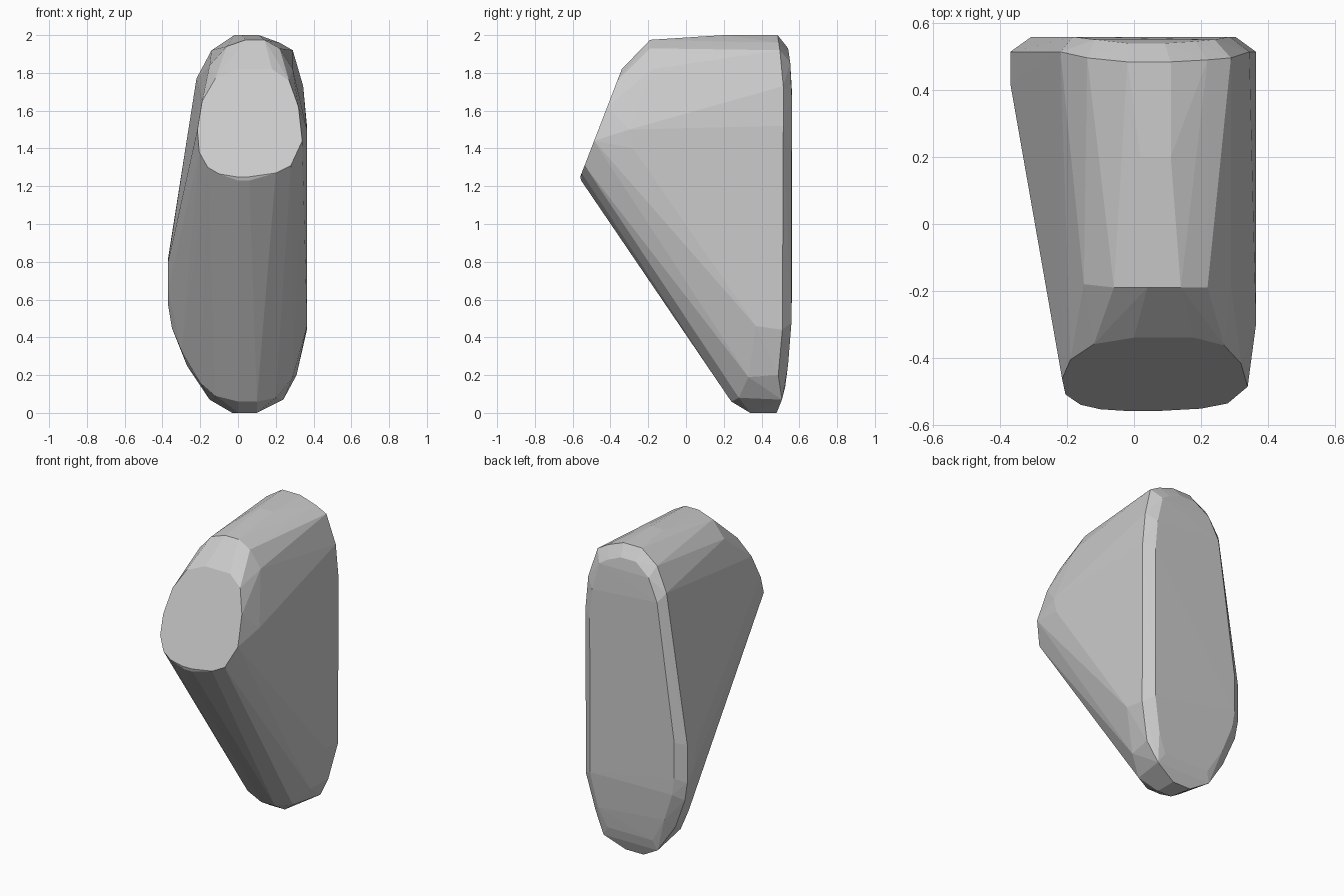
import bpy, bmesh

# outline of the broad back face (x, z), used just inside the rear edge
outline = [(-0.02, 2.0), (0.11, 2.0), (0.22, 1.96), (0.29, 1.92), (0.345, 1.73),
           (0.365, 1.52), (0.365, 0.44), (0.31, 0.2), (0.24, 0.07), (0.1, 0.0),
           (-0.03, 0.0), (-0.15, 0.07), (-0.27, 0.25), (-0.35, 0.45),
           (-0.37, 0.57), (-0.37, 0.82), (-0.22, 1.77), (-0.14, 1.92)]


def rear_y(z):
    """Rear profile: upright above, tucked in toward the foot."""
    prof = [(0.0, 0.48), (0.1, 0.52), (0.25, 0.54), (0.5, 0.56), (1.8, 0.56), (2.0, 0.53)]
    for (z0, y0), (z1, y1) in zip(prof, prof[1:]):
        if z <= z1:
            return y0 + (y1 - y0) * (z - z0) / (z1 - z0)
    return prof[-1][1]


points = []
# rear rim and the slightly inset flat back
for x, z in outline:
    points.append((x, rear_y(z) - (0.045 if z > 0.1 else 0.0), z))
    xi, zi = 0.83 * x, 1.0 + (z - 1.0) * 0.93
    points.append((xi, rear_y(zi), zi))

# sloping front face, outline in (x, z)
face = [(-0.01, 1.25), (0.06, 1.25), (0.2, 1.27), (0.28, 1.31), (0.34, 1.44),
        (0.32, 1.62), (0.27, 1.76), (0.18, 1.82), (0.0, 1.82), (-0.12, 1.77),
        (-0.19, 1.65), (-0.215, 1.5), (-0.205, 1.38), (-0.16, 1.3), (-0.1, 1.265)]
for x, z in face:
    points.append((x, -0.56 + (z - 1.25) * 0.386, z))
points += [(0.0, -0.555, 1.23), (0.06, -0.555, 1.23)]

# rounded top ridge, shoulders and side walls
points += [(0.04, -0.19, 1.975), (0.14, -0.19, 1.975), (-0.06, -0.19, 1.94),
           (-0.15, -0.18, 1.84), (0.22, -0.19, 1.93), (0.29, -0.18, 1.82),
           (0.02, 0.2, 2.0), (0.11, 0.2, 2.0), (0.365, -0.3, 1.5),
           (0.365, -0.28, 1.4), (-0.37, 0.42, 0.8), (-0.37, 0.44, 0.65)]

# underside keel running down to the foot
points += [(0.0, 0.24, 0.06), (0.1, 0.24, 0.06), (0.0, 0.34, 0.0), (0.1, 0.34, 0.0),
           (-0.12, 0.27, 0.09), (0.2, 0.28, 0.08), (-0.2, 0.34, 0.16),
           (0.29, 0.33, 0.19), (0.365, 0.37, 0.46), (-0.3, 0.4, 0.33)]

bm = bmesh.new()
for p in points:
    bm.verts.new(p)
hull = bmesh.ops.convex_hull(bm, input=bm.verts[:])
loose = [v for v in bm.verts if not v.link_faces]
bmesh.ops.delete(bm, geom=loose, context='VERTS')
bmesh.ops.recalc_face_normals(bm, faces=bm.faces[:])

mesh = bpy.data.meshes.new("wedge_body")
bm.to_mesh(mesh)
bm.free()
body = bpy.data.objects.new("wedge_body", mesh)
bpy.context.collection.objects.link(body)
